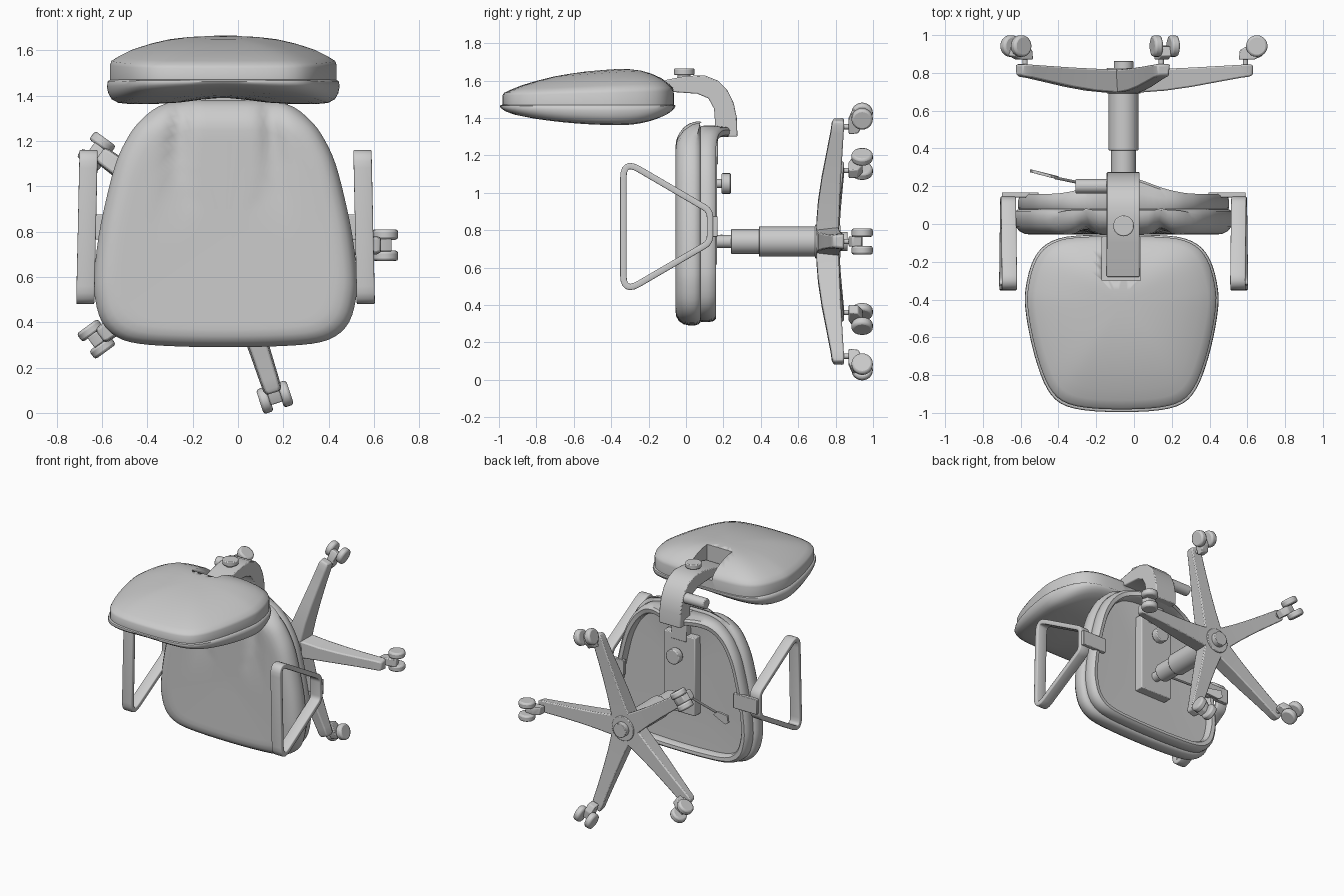
import bpy, bmesh, math
from mathutils import Vector

if "Cube" in bpy.data.objects:
    bpy.data.objects.remove(bpy.data.objects["Cube"])

CX = -0.055      # chair centre line
CZ = 0.74        # column height above the ground


def finish(name, bm, bevel=0.0, seg=2, angle=35):
    bmesh.ops.recalc_face_normals(bm, faces=bm.faces)
    me = bpy.data.meshes.new(name)
    bm.to_mesh(me)
    bm.free()
    ob = bpy.data.objects.new(name, me)
    bpy.context.collection.objects.link(ob)
    bpy.ops.object.select_all(action='DESELECT')
    ob.select_set(True)
    bpy.context.view_layer.objects.active = ob
    bpy.ops.object.shade_smooth_by_angle(angle=math.radians(angle))
    if bevel:
        m = ob.modifiers.new("bevel", 'BEVEL')
        m.width, m.segments, m.limit_method = bevel, seg, 'ANGLE'
    return ob


def skin(name, rings, closed=False, **kw):
    """Bridge equal-length rings of points, capping the two ends."""
    bm = bmesh.new()
    vs = [[bm.verts.new(p) for p in r] for r in rings]
    n = len(vs[0])
    for a, b in zip(vs, vs[1:]):
        for i in range(n):
            j = (i + 1) % n
            bm.faces.new((a[i], a[j], b[j], b[i]))
    bm.faces.new(vs[0])
    bm.faces.new(vs[-1])
    return finish(name, bm, **kw)


def outline(half, sub=3):
    """Mirror a half outline and smooth it with a Catmull-Rom spline."""
    pts = [Vector(p) for p in half] + [Vector((-u, v)) for u, v in half[-2:0:-1]]
    out, n = [], len(pts)
    for i in range(n):
        a, b, c, d = (pts[(i + k) % n] for k in (-1, 0, 1, 2))
        for s in range(sub):
            t = s / sub
            out.append(0.5 * (2 * b + (c - a) * t + (2 * a - 5 * b + 4 * c - d) * t * t
                              + (3 * b - a - 3 * c + d) * t ** 3))
    return out


def loft(name, pts, v0, rings, fn, **kw):
    return skin(name, [[fn(p.x * s, v0 + (p.y - v0) * s, d) for p in pts] for s, d in rings], **kw)


def box(name, lo, hi, bevel=0.006):
    (a, b, c), (d, e, f) = lo, hi
    return skin(name, [[(a, b, z), (d, b, z), (d, e, z), (a, e, z)] for z in (c, f)], bevel=bevel)


def cyl(name, p0, p1, r, r2=None, bevel=0.006, seg=24):
    p0, p1 = Vector(p0), Vector(p1)
    bm = bmesh.new()
    bmesh.ops.create_cone(bm, cap_ends=True, segments=seg, radius1=r, radius2=r2 or r, depth=(p1 - p0).length)
    q = (p1 - p0).to_track_quat('Z', 'Y').to_matrix()
    for v in bm.verts:
        v.co = q @ v.co + (p0 + p1) / 2
    return finish(name, bm, bevel=bevel)


def g(x, w):
    return math.exp(-(x / w) ** 2)


def ramp(x, a, b):
    t = min(1, max(0, (x - a) / (b - a)))
    return t * t * (3 - 2 * t)


# Seat cushion and the shell behind it
seat_pts = outline([(0, .29), (.2, .293), (.38, .305), (.48, .335), (.545, .4), (.575, .5), (.58, .6),
                    (.56, .78), (.525, .95), (.485, 1.1), (.44, 1.2), (.385, 1.28), (.3, 1.35),
                    (.2, 1.378), (.1, 1.38), (0, 1.38)])


def seat_fn(u, v, d):
    y = d
    if d < 0.03:   # thigh creases on the sitting face
        y += 0.035 * g(abs(u) - 0.2 - 0.1 * (1.28 - v), 0.04) * ramp(v, 0.7, 1.25)
    y += 0.03 * ramp(v, 1.25, 1.38) * (d < 0.05)
    return (CX + u, y, v)


def pan_fn(u, v, d):   # rear lip sweeps back around the spine
    return (CX + u, d + 0.09 * g(u, 0.2) * ramp(v, 1.2, 1.32) * ramp(d, .085, .15), v)


face = [(s, -.05 - .008 * s) for s in (.05, .2, .35, .5, .6, .7, .78, .84)]
loft("seat_cushion", seat_pts, .78, face + [(.9, -.052), (.95, -.038), (.985, -.012), (1, .02), (1, .045),
     (.985, .068), (.96, .078), (.5, .085)], seat_fn, angle=50)
loft("seat_shell", seat_pts, .78, [(.5, .075), (.95, .075), (.962, .085), (.962, .12), (.95, .148),
     (.925, .16), (.88, .157), (.865, .145), (.86, .105), (.5, .1), (.1, .1)], pan_fn, angle=40)

# Backrest: rear shell and front cushion
back_pts = outline([(0, -.06), (.2, -.063), (.33, -.08), (.42, -.13), (.475, -.22), (.505, -.35),
                    (.505, -.45), (.48, -.6), (.44, -.75), (.39, -.87), (.32, -.945), (.2, -.98), (0, -.99)])
BX = -0.065


def shell_fn(u, v, d):
    return (BX + u, v, d + 0.075 * (v + .4) * max(0, (d - 1.475) / .185))


def pad_fn(u, v, d):
    k = (v + .35) / (.65 if v < -.35 else .28)
    f = 1 - .62 * min(1.1, k * k)
    return (BX + u, v, 1.472 - .11 * d * f * (1 - .25 * g(u, .17)))


shell = loft("backrest_shell", back_pts, -.42, [(.5, 1.47), (.985, 1.47), (.985, 1.535), (.97, 1.553), (.9, 1.575),
             (.8, 1.6), (.65, 1.625), (.5, 1.643), (.35, 1.653), (.2, 1.659), (.05, 1.66)], shell_fn, angle=50)
loft("backrest_cushion", back_pts, -.42, [(.5, 0), (.98, 0), (1.005, .1), (1.01, .3), (1, .55), (.97, .8),
     (.91, .95), (.8, 1), (.6, 1), (.4, 1), (.2, 1), (.05, 1)], pad_fn, angle=50)
cutter = box("slot_cutter", (-.17, -.3, 1.535), (.035, .1, 1.8), 0)
cutter.hide_render = True
cutter.hide_set(True)
m = shell.modifiers.new("slot", 'BOOLEAN')
m.operation, m.object = 'DIFFERENCE', cutter

# Curved spine joining seat and backrest
spine = [(-.28, 1.525), (-.08, 1.54), (.06, 1.53), (.12, 1.505), (.15, 1.45), (.155, 1.38), (.155, 1.3),
         (.275, 1.3), (.272, 1.4), (.255, 1.48), (.22, 1.55), (.17, 1.6), (.1, 1.628), (0, 1.625),
         (-.1, 1.605), (-.28, 1.555)]
skin("spine", [[(x, y, z) for y, z in spine] for x in (-.145, .03)], bevel=.006)
box("spine_neck", (-.12, .09, 1.15), (.005, .17, 1.36))
cyl("spine_knob_stem", (CX, -.01, 1.6), (CX, -.01, 1.635), .035)
cyl("spine_knob", (CX, -.01, 1.63), (CX, -.01, 1.665), .055)
cyl("tilt_handle", (-.1, .2, 1.5), (-.31, .2, 1.5), .038)

# Mechanism under the seat
box("mechanism_plate", (-.19, .09, .615), (.07, .166, 1.195))
cyl("seat_knob_stem", (CX, .15, 1.05), (CX, .2, 1.05), .025)
cyl("seat_knob", (CX, .19, 1.05), (CX, .24, 1.05), .055)
cyl("lever_rod", (-.15, .19, .77), (-.42, .245, .74), .008, bevel=0, seg=10)
paddle = [(-.4, .245, .72), (-.44, .253, .755), (-.54, .28, .76), (-.55, .282, .71), (-.52, .275, .69)]
skin("lever_paddle", [[(x, y + o, z) for x, y, z in paddle] for o in (-.008, .008)])

# Gas column
for nm, a, b, r in (("column_collar", .15, .25, .035), ("column_inner", .24, .4, .066),
                    ("column_outer", .39, .7, .08), ("base_hub", .69, .825, .09), ("hub_cap", .82, .863, .052)):
    cyl(nm, (CX, a, CZ), (CX, b, CZ), r, bevel=.004, seg=32)

# Five legs with twin-wheel casters
sections = [(0, .695, .815, .085), (.1, .697, .817, .075), (.22, .706, .822, .062), (.36, .726, .828, .053),
            (.5, .752, .836, .047), (.62, .774, .843, .044), (.665, .78, .846, .042), (.685, .79, .842, .034)]
for i in range(5):
    a = math.radians(72 * i)
    c, s = math.cos(a), math.sin(a)

    def P(r, y, t):   # radius, depth, sideways -> world
        return (CX + r * c - t * s, y, CZ + r * s + t * c)

    skin(f"leg_{i}", [[P(r, y0, -w * .8), P(r, y0, w * .8), P(r, y1, w), P(r, y1, -w)]
                      for r, y0, y1, w in sections], bevel=.008)
    cyl(f"caster_stem_{i}", P(.645, .83, 0), P(.645, .9, 0), .014, bevel=0, seg=12)
    hood = [(.61, .87), (.69, .87), (.735, .89), (.72, .94), (.66, .945), (.615, .92)]
    skin(f"caster_hood_{i}", [[P(r, y, t) for r, y in hood] for t in (-.028, .028)], bevel=.006)
    for k in (-1, 1):
        cyl(f"caster_wheel_{i}_{k}", P(.705, .942, k * .024), P(.705, .942, k * .07), .057, bevel=.012)

# Armrest loops and their brackets
corners = [Vector(p) for p in ((-.335, .465), (.128, .735), (.128, .905), (-.335, 1.175))]
path = []
for i, p in enumerate(corners):
    d = .095 if i in (0, 3) else .035
    a = p + (corners[i - 1] - p).normalized() * d
    b = p + (corners[(i + 1) % 4] - p).normalized() * d
    path += [a * (1 - t) ** 2 + p * 2 * t * (1 - t) + b * t * t for t in (k / 6 for k in range(7))]
for side, nm in ((-1, "left"), (1, "right")):
    bm = bmesh.new()
    rows = [[bm.verts.new((CX + side * (x + .022 * (.8 - z)), y, z)) for y, z in path] for x in (.572, .652)]
    n = len(path)
    for i in range(n):
        j = (i + 1) % n
        bm.faces.new((rows[0][i], rows[0][j], rows[1][j], rows[1][i]))
    arm = finish(f"{nm}_armrest", bm)
    m = arm.modifiers.new("thickness", 'SOLIDIFY')
    m.thickness, m.offset = .034, 0
    m = arm.modifiers.new("bevel", 'BEVEL')
    m.width, m.segments, m.limit_method = .006, 2, 'ANGLE'
    m.angle_limit = math.radians(50)
    x0, x1 = sorted((CX + side * .45, CX + side * .645))
    box(f"{nm}_arm_bracket", (x0, .14, .765), (x1, .168, .875), .004)
